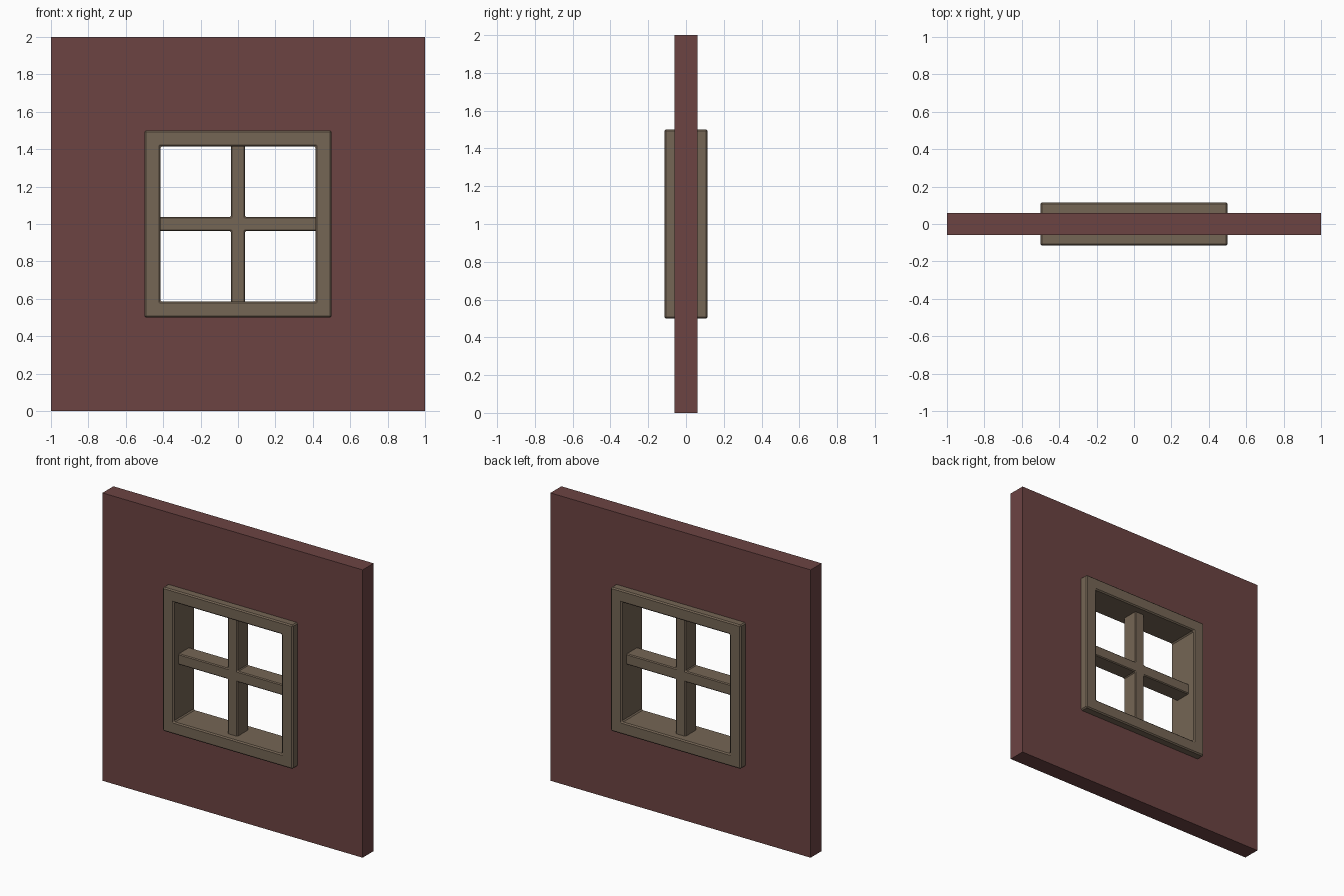
import bpy, bmesh

if "Cube" in bpy.data.objects:
    bpy.data.objects.remove(bpy.data.objects["Cube"])

def material(name, rgb):
    m = bpy.data.materials.new(name)
    m.diffuse_color = (*rgb, 1)
    m.use_nodes = True
    m.node_tree.nodes["Principled BSDF"].inputs["Base Color"].default_value = m.diffuse_color
    return m

BRICK = material("dark red wall", (0.150, 0.057, 0.055))
WOOD = material("brown wood", (0.178, 0.132, 0.090))

def finish(name, bm, mat, bevel=0.0):
    bmesh.ops.recalc_face_normals(bm, faces=bm.faces)
    me = bpy.data.meshes.new(name)
    bm.to_mesh(me)
    bm.free()
    me.materials.append(mat)
    ob = bpy.data.objects.new(name, me)
    bpy.context.collection.objects.link(ob)
    ob.location.z = 1.0
    if bevel:
        mod = ob.modifiers.new("edge chamfer", 'BEVEL')
        mod.width = bevel
        mod.segments = 1
        mod.limit_method = 'ANGLE'
    return ob

def square_ring(name, outer, inner, half_depth, mat, bevel=0.0):
    """Square slab with a square hole, facing y."""
    bm = bmesh.new()
    corners = [(-1, -1), (1, -1), (1, 1), (-1, 1)]
    section = [(outer, -half_depth), (outer, half_depth),
               (inner, half_depth), (inner, -half_depth)]
    rings = [[bm.verts.new((cx * r, y, cz * r)) for r, y in section]
             for cx, cz in corners]
    for i in range(4):
        a, b = rings[i], rings[(i + 1) % 4]
        for j in range(4):
            k = (j + 1) % 4
            bm.faces.new((a[j], b[j], b[k], a[k]))
    return finish(name, bm, mat, bevel)

# Wall with its opening, hidden behind the frame
square_ring("wall", 1.0, 0.455, 0.06, BRICK)

# Window frame standing proud on both sides
square_ring("window_frame", 0.5, 0.415, 0.115, WOOD, 0.008)

# Glazing bars: one plus-shaped profile, ends sunk into the frame
w, e, d = 0.0375, 0.425, 0.06
arm = [(w, w), (w, e), (-w, e)]
profile = []
for _ in range(4):
    profile += arm
    arm = [(-z, x) for x, z in arm]
bm = bmesh.new()
face = bm.faces.new([bm.verts.new((x, -d, z)) for x, z in profile])
ext = bmesh.ops.extrude_face_region(bm, geom=[face], use_keep_orig=True)
bmesh.ops.translate(bm, vec=(0, 2 * d, 0),
                    verts=[v for v in ext["geom"] if isinstance(v, bmesh.types.BMVert)])
finish("glazing_bars", bm, WOOD, 0.006)
